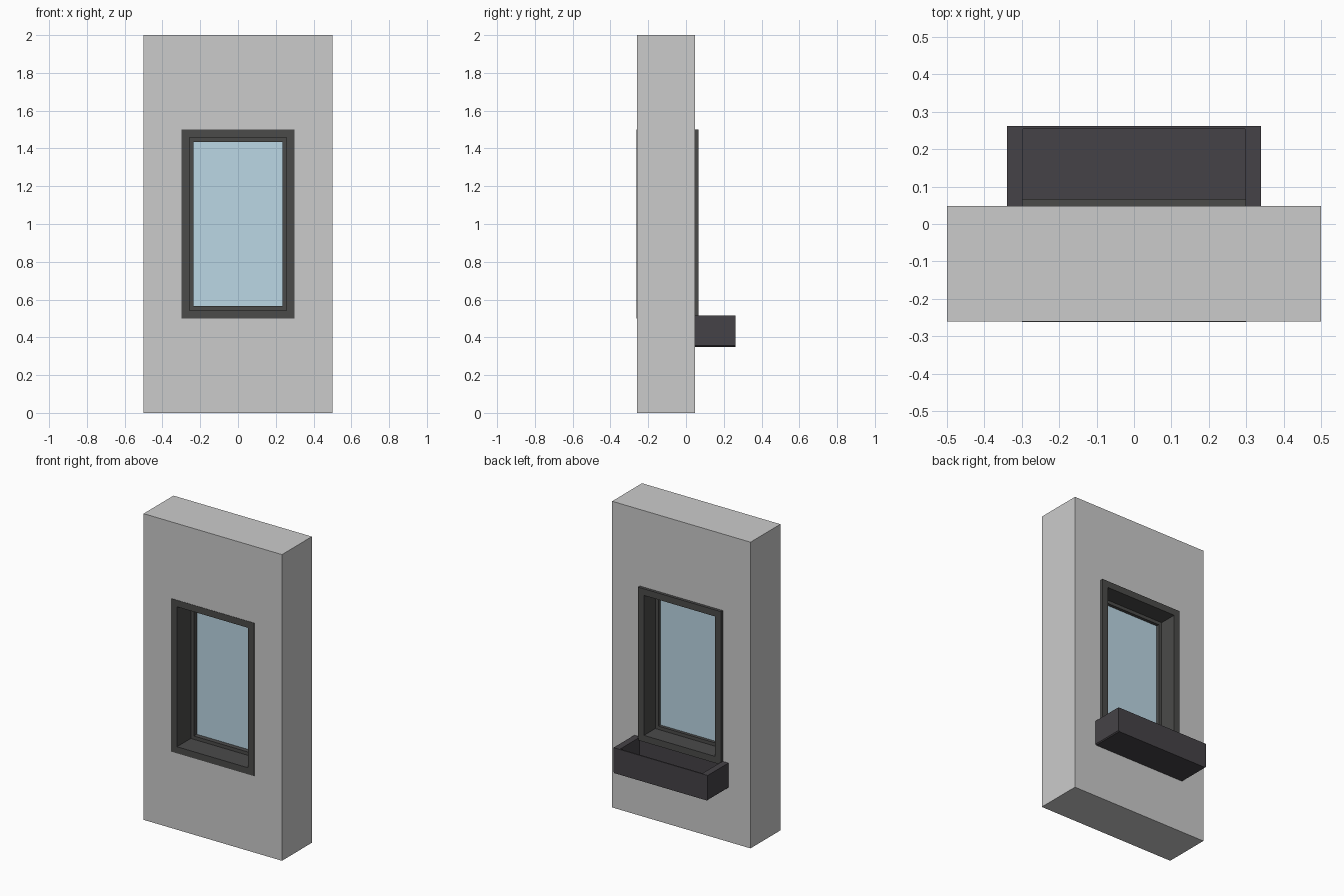
import bpy, bmesh

if "Cube" in bpy.data.objects:
    bpy.data.objects.remove(bpy.data.objects["Cube"])


def material(name, color):
    m = bpy.data.materials.new(name)
    m.diffuse_color = color
    m.use_nodes = True
    m.node_tree.nodes["Principled BSDF"].inputs["Base Color"].default_value = m.diffuse_color
    return m


def finish(name, bm, mat=None):
    bmesh.ops.recalc_face_normals(bm, faces=bm.faces)
    me = bpy.data.meshes.new(name)
    bm.to_mesh(me)
    bm.free()
    ob = bpy.data.objects.new(name, me)
    bpy.context.collection.objects.link(ob)
    if mat:
        me.materials.append(mat)
    return ob


def rect(bm, x, z0, z1, y):
    return [bm.verts.new(p) for p in ((-x, y, z0), (x, y, z0), (x, y, z1), (-x, y, z1))]


def ring(name, outer, inner, y0, y1, mat=None):
    """Rectangular tube along y; outer and inner are (half width, z low, z high)."""
    bm = bmesh.new()
    loops = [rect(bm, *outer, y0), rect(bm, *inner, y0), rect(bm, *inner, y1), rect(bm, *outer, y1)]
    for k in range(4):
        a, b = loops[k], loops[(k + 1) % 4]
        for i in range(4):
            j = (i + 1) % 4
            bm.faces.new((a[i], a[j], b[j], b[i]))
    return finish(name, bm, mat)


def box(bm, x, y0, y1, z0, z1):
    verts = bmesh.ops.create_cube(bm, size=1)["verts"]
    for v in verts:
        v.co = (v.co.x * 2 * x, y1 if v.co.y > 0 else y0, z1 if v.co.z > 0 else z0)


frame_mat = material("frame_dark", (0.07, 0.07, 0.068, 1))
planter_mat = material("planter_dark", (0.06, 0.055, 0.063, 1))
glass_mat = material("glass_blue", (0.5, 0.68, 0.78, 1))

# Wall with window opening
ring("wall", (0.5, 0, 2), (0.3, 0.5, 1.5), -0.26, 0.048)

# Window frame through the wall, and the sash holding the pane
ring("window_frame", (0.3, 0.5, 1.5), (0.257, 0.543, 1.457), -0.262, 0.067, frame_mat)
ring("window_sash", (0.257, 0.543, 1.457), (0.235, 0.565, 1.435), -0.12, -0.05, frame_mat)

# Glass pane
bm = bmesh.new()
box(bm, 0.235, -0.09, -0.07, 0.565, 1.435)
finish("glass_pane", bm, glass_mat)

# Planter box: hollowed from the top, with chamfered lower end edges
bm = bmesh.new()
box(bm, 0.34, 0.048, 0.262, 0.35, 0.515)
bm.normal_update()
top = max(bm.faces, key=lambda f: f.calc_center_median().z)
bmesh.ops.inset_region(bm, faces=[top], thickness=0.012)
for v in top.verts:
    v.co.x = 0.297 if v.co.x > 0 else -0.297
hollow = bmesh.ops.extrude_discrete_faces(bm, faces=[top])["faces"][0]
bmesh.ops.translate(bm, verts=hollow.verts, vec=(0, 0, -0.15))
ends = [e for e in bm.edges if all(abs(v.co.x) > 0.33 and v.co.z < 0.36 for v in e.verts)
        and e.verts[0].co.x * e.verts[1].co.x > 0]
bmesh.ops.bevel(bm, geom=ends, offset=0.006, segments=1, affect='EDGES')
finish("planter_box", bm, planter_mat)
